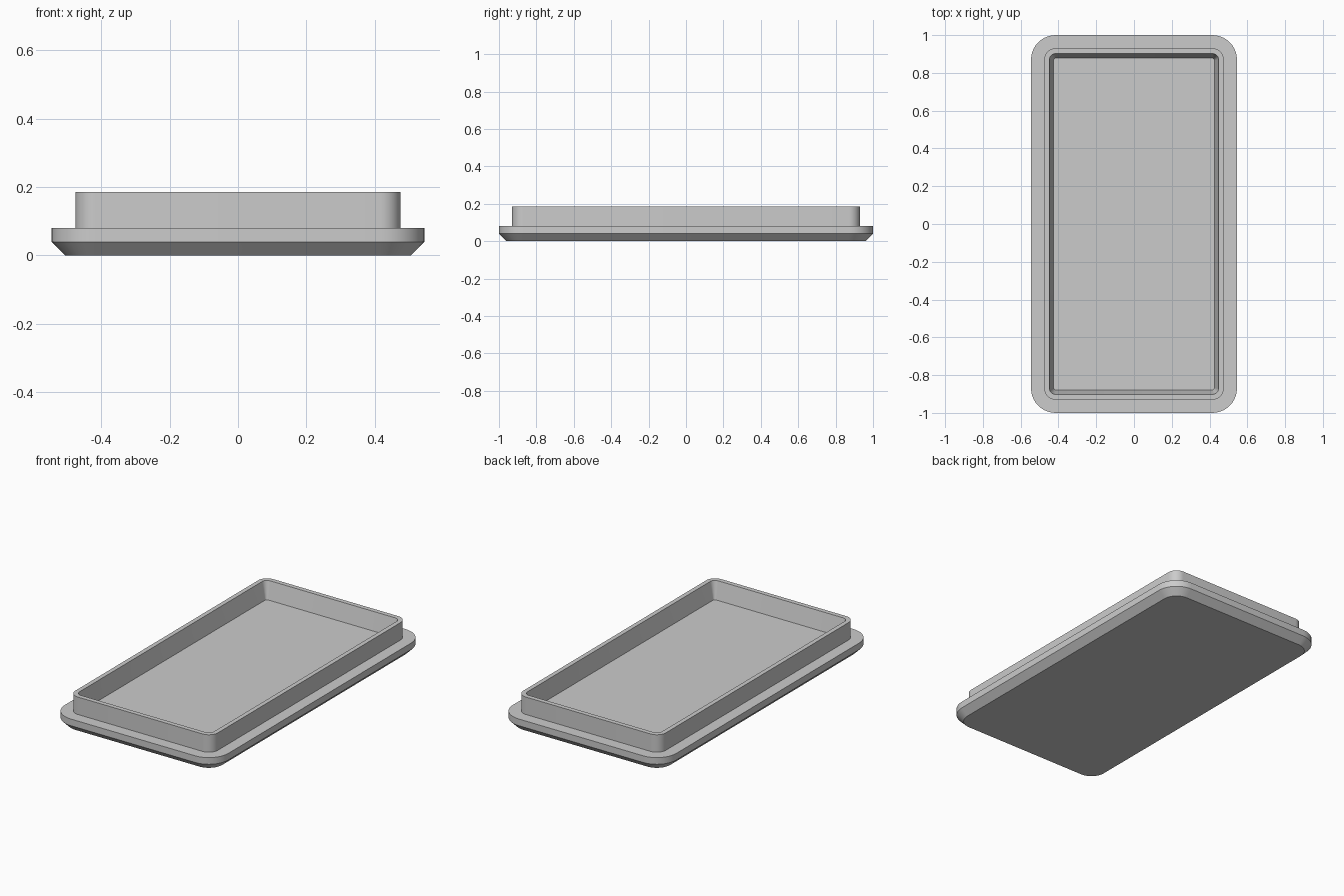
import bpy, bmesh
from math import cos, sin, pi

cube = bpy.data.objects.get("Cube")
if cube:
    bpy.data.objects.remove(cube, do_unlink=True)

CORNER_STEPS = 10

# Single grey plastic
grey = bpy.data.materials.new("light grey plastic")
grey.use_nodes = True
colour = (0.6, 0.6, 0.6, 1)
grey.diffuse_color = colour
grey.node_tree.nodes["Principled BSDF"].inputs["Base Color"].default_value = colour


def rounded_loop(bm, half_x, half_y, radius, z):
    """Ring of vertices around a rounded rectangle."""
    ring = []
    corners = ((1, 1), (-1, 1), (-1, -1), (1, -1))
    for quarter, (sx, sy) in enumerate(corners):
        for i in range(CORNER_STEPS + 1):
            a = (quarter + i / CORNER_STEPS) * pi / 2
            ring.append(bm.verts.new((sx * (half_x - radius) + radius * cos(a),
                                      sy * (half_y - radius) + radius * sin(a), z)))
    return ring


def loft(name, sections):
    """Skin consecutive rounded rectangles and cap both ends."""
    bm = bmesh.new()
    rings = [rounded_loop(bm, *s) for s in sections]
    for low, high in zip(rings, rings[1:]):
        for i in range(len(low)):
            j = (i + 1) % len(low)
            bm.faces.new((low[i], low[j], high[j], high[i]))
    bm.faces.new(rings[0][::-1])
    bm.faces.new(rings[-1])
    mesh = bpy.data.meshes.new(name)
    bm.to_mesh(mesh)
    bm.free()
    mesh.materials.append(grey)
    obj = bpy.data.objects.new(name, mesh)
    bpy.context.collection.objects.link(obj)
    bpy.ops.object.select_all(action="DESELECT")
    obj.select_set(True)
    bpy.context.view_layer.objects.active = obj
    bpy.ops.object.shade_smooth_by_angle(angle=pi / 6)
    return obj


# Lid shell: half width, half length, corner radius, height
loft("lid", [
    (0.505, 0.96, 0.09, 0.0),     # underside
    (0.545, 1.0, 0.13, 0.04),     # top of chamfer
    (0.545, 1.0, 0.13, 0.08),     # flange edge
    (0.475, 0.93, 0.06, 0.08),    # foot of rim
    (0.475, 0.93, 0.06, 0.185),   # rim outside
    (0.448, 0.902, 0.032, 0.185), # rim inside
    (0.426, 0.878, 0.012, 0.08),  # recessed floor
])
